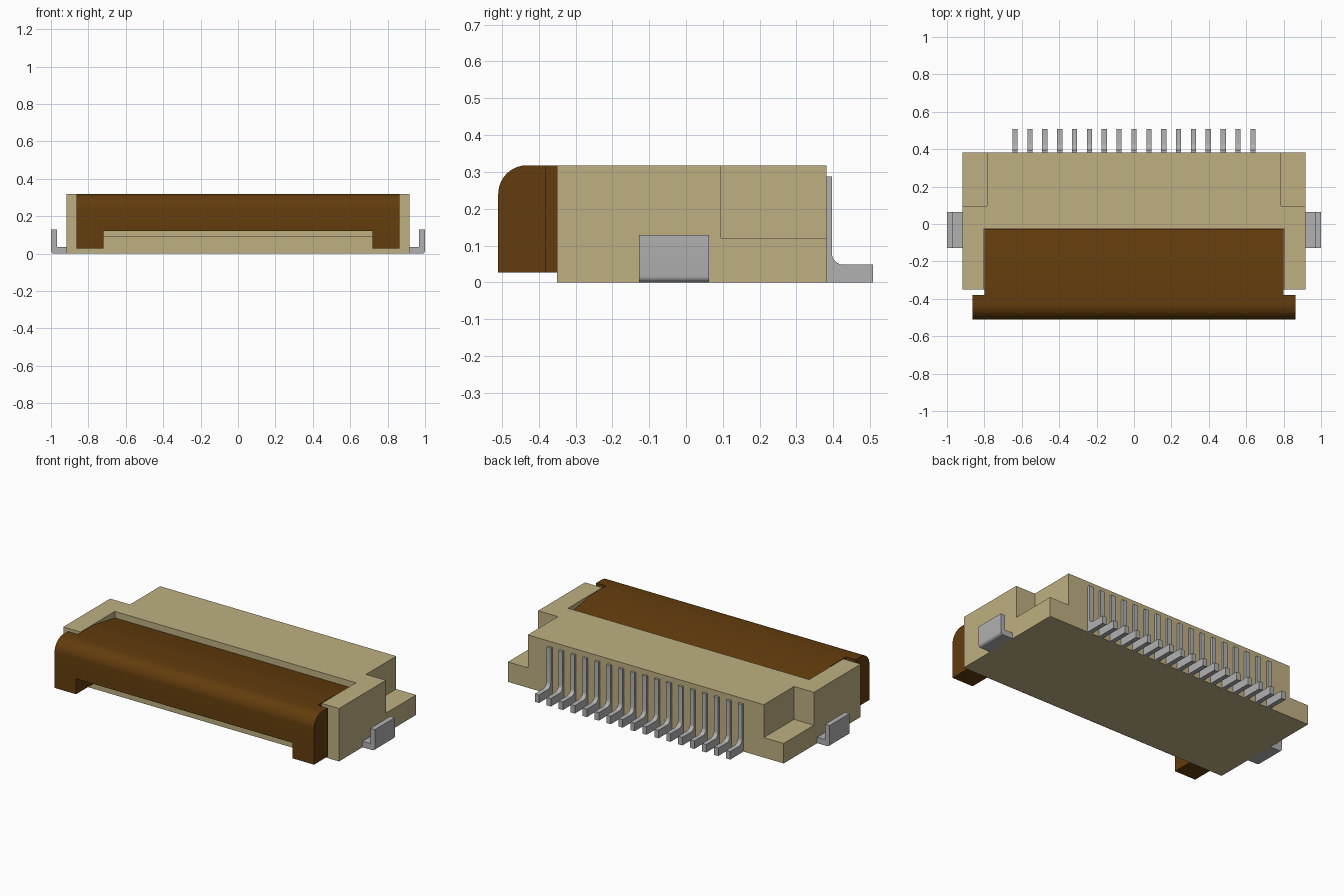
import bpy, bmesh, math

if "Cube" in bpy.data.objects:
    bpy.data.objects.remove(bpy.data.objects["Cube"], do_unlink=True)


def material(name, rgb):
    m = bpy.data.materials.new(name)
    m.use_nodes = True
    m.diffuse_color = (*rgb, 1)
    m.node_tree.nodes["Principled BSDF"].inputs["Base Color"].default_value = (*rgb, 1)
    return m


TAN = material("tan plastic", (0.52, 0.435, 0.225))
BROWN = material("brown plastic", (0.125, 0.046, 0.004))
METAL = material("grey metal", (0.44, 0.44, 0.44))


def extrude(name, points, axis, lo, hi, mat):
    """Extrude a 2D outline along x (points are y,z) or y (points are x,z)."""
    def put(p, d):
        return (d, p[0], p[1]) if axis == "x" else (p[0], d, p[1])
    bm = bmesh.new()
    a = [bm.verts.new(put(p, lo)) for p in points]
    b = [bm.verts.new(put(p, hi)) for p in points]
    bm.faces.new(a)
    bm.faces.new(b[::-1])
    n = len(points)
    for i in range(n):
        bm.faces.new((a[i], b[i], b[(i + 1) % n], a[(i + 1) % n]))
    bmesh.ops.recalc_face_normals(bm, faces=bm.faces)
    me = bpy.data.meshes.new(name)
    bm.to_mesh(me)
    bm.free()
    me.materials.append(mat)
    ob = bpy.data.objects.new(name, me)
    bpy.context.collection.objects.link(ob)
    return ob


def box(name, x, y, z, mat):
    return extrude(name, [(y[0], z[0]), (y[1], z[0]), (y[1], z[1]), (y[0], z[1])],
                   "x", x[0], x[1], mat)


def select(ob):
    bpy.ops.object.select_all(action="DESELECT")
    ob.select_set(True)
    bpy.context.view_layer.objects.active = ob


def cut(ob, x, y, z):
    """Subtract a box from an object."""
    cutter = box("cutter", x, y, z, ob.data.materials[0])
    mod = ob.modifiers.new("cut", "BOOLEAN")
    mod.operation, mod.solver, mod.object = "DIFFERENCE", "EXACT", cutter
    select(ob)
    bpy.ops.object.modifier_apply(modifier=mod.name)
    bpy.data.objects.remove(cutter, do_unlink=True)


def smooth(ob):
    select(ob)
    bpy.ops.object.shade_smooth_by_angle(angle=math.radians(30))


def arc(cx, cy, r, start, end, n=8):
    """Points on an arc, angles in degrees."""
    return [(cx + r * math.cos(math.radians(start + (end - start) * i / n)),
             cy + r * math.sin(math.radians(start + (end - start) * i / n)))
            for i in range(n + 1)]


# Housing with front cavity and stepped rear corners
BACK = 0.382
housing = box("housing", (-0.917, 0.917), (-0.35, BACK), (0, 0.318), TAN)
cut(housing, (-0.802, 0.802), (-0.5, -0.025), (0.095, 0.5))
for s in (-1, 1):
    cut(housing, sorted((s * 0.785, s * 1.1)), (0.095, 0.6), (0.12, 0.5))

# Flip latch: rounded front bar, plate sloping down into the cavity
profile = [(-0.51, 0.027)] + arc(-0.432, 0.24, 0.078, 180, 90, 10) + [
    (-0.235, 0.318), (-0.026, 0.28), (-0.026, 0.125), (-0.351, 0.125), (-0.351, 0.027)]
latch = extrude("latch", profile, "x", -0.863, 0.863, BROWN)
cut(latch, (-0.72, 0.72), (-0.7, -0.3), (-0.1, 0.12))
for s in (-1, 1):
    cut(latch, sorted((s * 0.798, s * 1.1)), (-0.38, 0.2), (-0.1, 0.6))
smooth(latch)

# Row of L-shaped contacts along the back
pin_outline = [(BACK, 0), (0.508, 0), (0.508, 0.048)] + \
    arc(0.428, 0.08, 0.032, 270, 180, 6) + [(0.396, 0.287), (BACK, 0.287)]
for i in range(17):
    x = (i - 8) * 0.0795
    smooth(extrude(f"contact_{i + 1}", pin_outline, "x", x - 0.014, x + 0.014, METAL))

# Solder tabs on both sides
tab = [(0.917, 0), *arc(0.983, 0.017, 0.017, 270, 360, 5),
       (1.0, 0.128), (0.969, 0.128), (0.969, 0.036), (0.917, 0.036)]
for side, s in (("left", 1), ("right", -1)):
    smooth(extrude(f"{side}_solder_tab", [(s * x, z) for x, z in tab],
                   "y", -0.127, 0.063, METAL))
